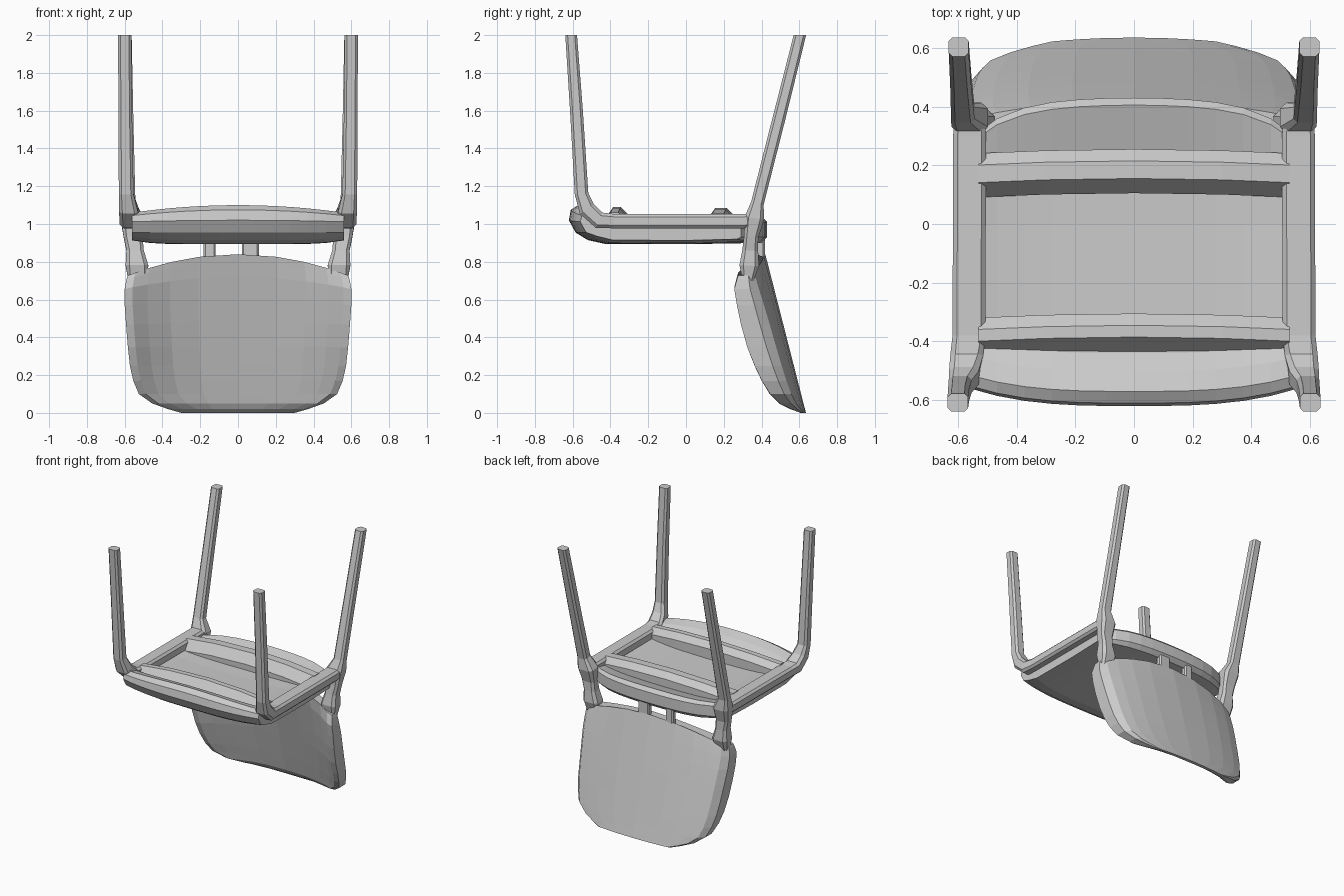
import bpy, bmesh, math
from mathutils import Vector


def make(name, rings, mirror=False):
    """Skin closed rings of points into a capped solid."""
    bm = bmesh.new()
    vr = [[bm.verts.new(p) for p in r] for r in rings]
    n = len(vr[0])
    for a, b in zip(vr, vr[1:]):
        for i in range(n):
            j = (i + 1) % n
            bm.faces.new((a[i], a[j], b[j], b[i]))
    bm.faces.new(vr[0])
    bm.faces.new(vr[-1])
    bmesh.ops.recalc_face_normals(bm, faces=bm.faces)
    me = bpy.data.meshes.new(name)
    bm.to_mesh(me)
    bm.free()
    ob = bpy.data.objects.new(name, me)
    bpy.context.collection.objects.link(ob)
    if mirror:
        ob.modifiers.new("Mirror", 'MIRROR')
    return ob


def bar(name, path, mirror=True):
    """Sweep a chamfered rectangle along (x, y, z, half_width, half_depth) points."""
    pts = [Vector(p[:3]) for p in path]
    rings = []
    for i, p in enumerate(path):
        t = pts[min(i + 1, len(pts) - 1)] - pts[max(i - 1, 0)]
        t.x = 0
        t.normalize()
        # the first section is cut level, as the foot of a leg
        d = Vector((0, 1, 0)) if i == 0 else Vector((0, -t.z, t.y))
        w, h = p[3], p[4]
        c = 0.4 * min(w, h)
        sec = [(w, h - c), (w - c, h), (c - w, h), (-w, h - c),
               (-w, c - h), (c - w, -h), (w - c, -h), (w, c - h)]
        rings.append([pts[i] + Vector((a, 0, 0)) + d * b for a, b in sec])
    return make(name, rings, mirror)


def lerp(table, v):
    for (a, fa), (b, fb) in zip(table, table[1:]):
        if v <= b:
            return fa + (fb - fa) * (v - a) / (b - a)
    return table[-1][1]


# Front legs bending into the side rails
bar("front_leg_and_side_rail", [
    (0.600, -0.608, 2.00, 0.035, 0.031),
    (0.597, -0.580, 1.60, 0.036, 0.034),
    (0.592, -0.553, 1.16, 0.039, 0.036),
    (0.580, -0.525, 1.08, 0.050, 0.045),
    (0.570, -0.460, 1.020, 0.056, 0.044),
    (0.562, -0.380, 1.015, 0.056, 0.038),
    (0.560, 0.300, 1.015, 0.056, 0.038),
    (0.560, 0.380, 1.02, 0.050, 0.036)])

# Back legs running down into the backrest posts
bar("back_leg_and_post", [
    (0.597, 0.603, 2.00, 0.034, 0.033),
    (0.590, 0.490, 1.55, 0.036, 0.034),
    (0.583, 0.378, 1.11, 0.040, 0.034),
    (0.560, 0.362, 1.03, 0.062, 0.052),
    (0.555, 0.345, 0.93, 0.050, 0.038),
    (0.545, 0.340, 0.86, 0.046, 0.042),
    (0.535, 0.335, 0.78, 0.060, 0.052),
    (0.530, 0.328, 0.70, 0.050, 0.030)])

# Seat shell with rolled front apron and curved rear lip
SEAT = [(0.405, 1.035), (0.43, 1.01), (0.43, 0.93), (0.40, 0.90),
        (0.00, 0.893), (-0.43, 0.895), (-0.52, 0.915), (-0.585, 0.955),
        (-0.62, 1.02), (-0.61, 1.075), (-0.57, 1.10), (-0.50, 1.075),
        (-0.44, 1.03), (-0.40, 0.975), (0.00, 0.97), (0.22, 0.975)]
rings = []
for i in range(13):
    x = -0.56 + 1.12 * i / 12
    t = abs(x) / 0.56
    ring = []
    for y, z in SEAT:
        if y > 0:
            y -= (y / 0.43) * (0.05 * t * t + 0.09 * t ** 5)
        else:
            y += (-y / 0.62) * 0.06 * t ** 3
        if z > 1.0:
            z -= (z - 1.0) * 0.4 * t * t
        elif z < 0.93:
            z += 0.02 * t ** 6
        elif z > 0.965:      # panel rises to meet the side rails
            z += 0.025 * t ** 4
        ring.append((x, y, z))
    rings.append(ring)
make("seat", rings)


# Cross bars under the seat
def cross_bar(name, y0, y1, top):
    rings = []
    for x in (-0.53, -0.3, 0, 0.3, 0.53):
        z = top - 0.10 * x * x
        k = 0.015 - 0.05 * x * x
        rings.append([(x, y0 + k, 0.94), (x, y0 + k, z - 0.07),
                      (x, y0 + k + 0.05, z), (x, y1 + k - 0.04, z),
                      (x, y1 + k, z - 0.04), (x, y1 + k, 0.94)])
    make(name, rings)


cross_bar("front_cross_bar", -0.45, -0.32, 1.09)
cross_bar("rear_cross_bar", 0.09, 0.24, 1.085)

# Backrest shell: horizontal slices, thick rims curling forward
WIDTH = [(0, 0.30), (0.04, 0.44), (0.1, 0.525), (0.2, 0.567), (0.4, 0.588),
         (0.6, 0.60), (0.74, 0.60), (0.84, 0.585)]
CURL = [(0, 0.0), (0.05, 0.08), (0.1, 0.12), (0.2, 0.16), (0.4, 0.19),
        (0.7, 0.16), (0.84, 0.09)]
US = [-1, -0.93, -0.8, -0.6, -0.35, 0, 0.35, 0.6, 0.8, 0.93, 1]
rings = []
for z in (0.0, 0.02, 0.05, 0.1, 0.17, 0.25, 0.35, 0.48, 0.6, 0.72, 0.8, 0.84):
    w, curl = lerp(WIDTH, z), lerp(CURL, z)
    yc = 0.42 + 0.215 * (1 - z / 0.84)
    thick = 0.055 if z > 0.03 else 0.025 + z
    back, front = [], []
    for u in US:
        x = u * w
        zz = z - 0.33 * (z / 0.84) ** 4 * x * x
        yb = yc - 0.17 * x * x - 0.15 * curl * u ** 6
        yf = yc - thick - 0.05 * x * x - curl * abs(u) ** 2.6
        if abs(u) == 1:      # round the rim
            yb, yf = yb + (yf - yb) * 0.2, yf + (yb - yf) * 0.2
        back.append((x, yb, zz))
        front.append((x, yf, zz))
    rings.append(back + front[::-1])
make("backrest", rings)

# Short struts joining seat and backrest
for x, w in ((-0.15, 0.032), (0.065, 0.045)):
    bar("back_strut", [(x, 0.395, 0.96, w, 0.022), (x, 0.395, 0.80, w, 0.022)], False)
